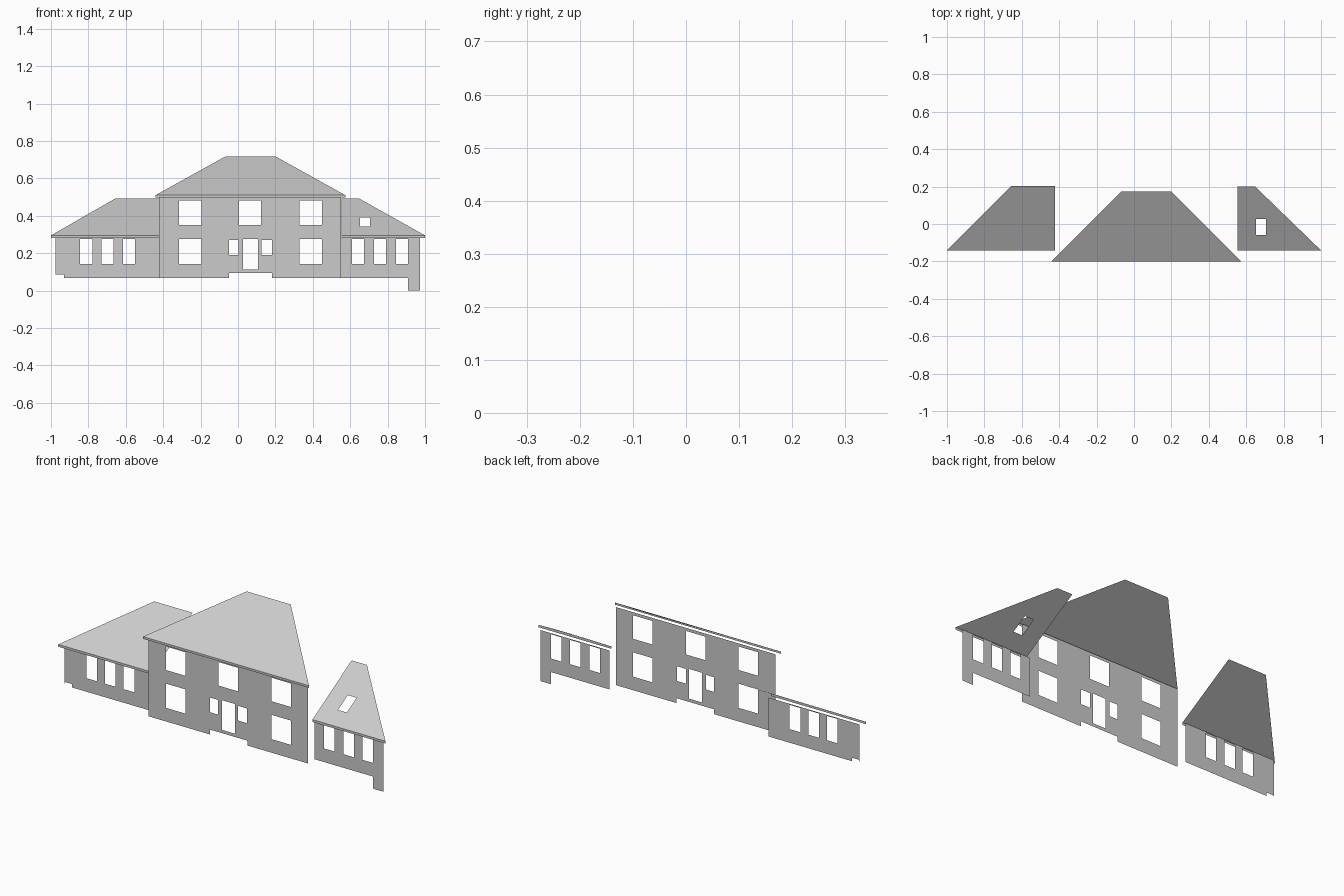
import bpy, bmesh

if "Cube" in bpy.data.objects:
    bpy.data.objects.remove(bpy.data.objects["Cube"])


def rect(x0, x1, z0, z1):
    return [(x0, z0), (x1, z0), (x1, z1), (x0, z1)]


def sheet(name, outline, holes=(), depth=lambda z: 0.0):
    """Thin facade sheet drawn in x/z with openings; depth(z) gives y."""
    bm = bmesh.new()
    edges = []
    for loop in [outline, *holes]:
        vs = [bm.verts.new((x, depth(z), z)) for x, z in loop]
        edges += [bm.edges.new((a, b)) for a, b in zip(vs, vs[1:] + vs[:1])]
    bmesh.ops.triangle_fill(bm, edges=edges, use_beauty=True, use_dissolve=False)
    bm.normal_update()
    bmesh.ops.reverse_faces(bm, faces=[f for f in bm.faces if f.normal.y > 0])
    mesh = bpy.data.meshes.new(name)
    bm.to_mesh(mesh)
    bm.free()
    ob = bpy.data.objects.new(name, mesh)
    bpy.context.collection.objects.link(ob)
    return ob


def wall(name, y, outline, holes):
    sheet(name, outline, holes, lambda z: y)


def roof(name, eave, ridge, y0, y1, z0, z1, fascia_z, holes=()):
    """Sloping roof face plus the narrow fascia board hanging at its eave."""
    (a, b), (c, d) = eave, ridge
    sheet(name, [(a, z0), (b, z0), (d, z1), (c, z1)], holes,
          lambda z: y0 + (z - z0) / (z1 - z0) * (y1 - y0))
    sheet(name + "_fascia", rect(a, b, fascia_z, z0), (), lambda z: y0)


LOW, HIGH = (0.142, 0.276), (0.351, 0.481)   # sill and head heights
BASE = 0.067

# Central block wall with raised doorway base
main_windows = [rect(x, x + 0.12, *zs) for x in (-0.316, 0.329) for zs in (LOW, HIGH)]
main_windows += [rect(0.006, 0.124, *HIGH),
                 rect(0.028, 0.108, 0.112, 0.276),
                 rect(-0.047, 0.004, 0.19, 0.271),
                 rect(0.126, 0.181, 0.19, 0.271)]
wall("main_wall", -0.179,
     [(-0.422, BASE), (-0.047, BASE), (-0.047, 0.094), (0.183, 0.094),
      (0.183, BASE), (0.552, BASE), (0.552, 0.498), (-0.422, 0.498)],
     main_windows)

# Left wing wall, stepped at its outer bottom corner
wall("left_wing_wall", -0.119,
     [(-0.977, 0.057), (-0.975, 0.086), (-0.93, 0.086), (-0.93, BASE),
      (-0.422, BASE), (-0.422, 0.282), (-0.977, 0.282)],
     [rect(x, x + 0.065, *LOW) for x in (-0.844, -0.731, -0.615)])

# Right wing wall, outer pier reaching the ground
wall("right_wing_wall", -0.119,
     [(0.552, BASE), (0.908, BASE), (0.908, 0), (0.974, 0),
      (0.974, 0.282), (0.552, 0.282)],
     [rect(x, x + 0.064, *LOW) for x in (0.61, 0.727, 0.844)])

# Roof slopes with fascias
roof("main_roof", (-0.441, 0.574), (-0.068, 0.201), -0.2, 0.173, 0.51, 0.717, 0.498)
roof("left_roof", (-1, -0.422), (-0.655, -0.422), -0.141, 0.204, 0.295, 0.493, 0.282)
roof("right_roof", (0.554, 1), (0.554, 0.648), -0.141, 0.2, 0.295, 0.492, 0.282,
     [rect(0.652, 0.706, 0.343, 0.392)])
